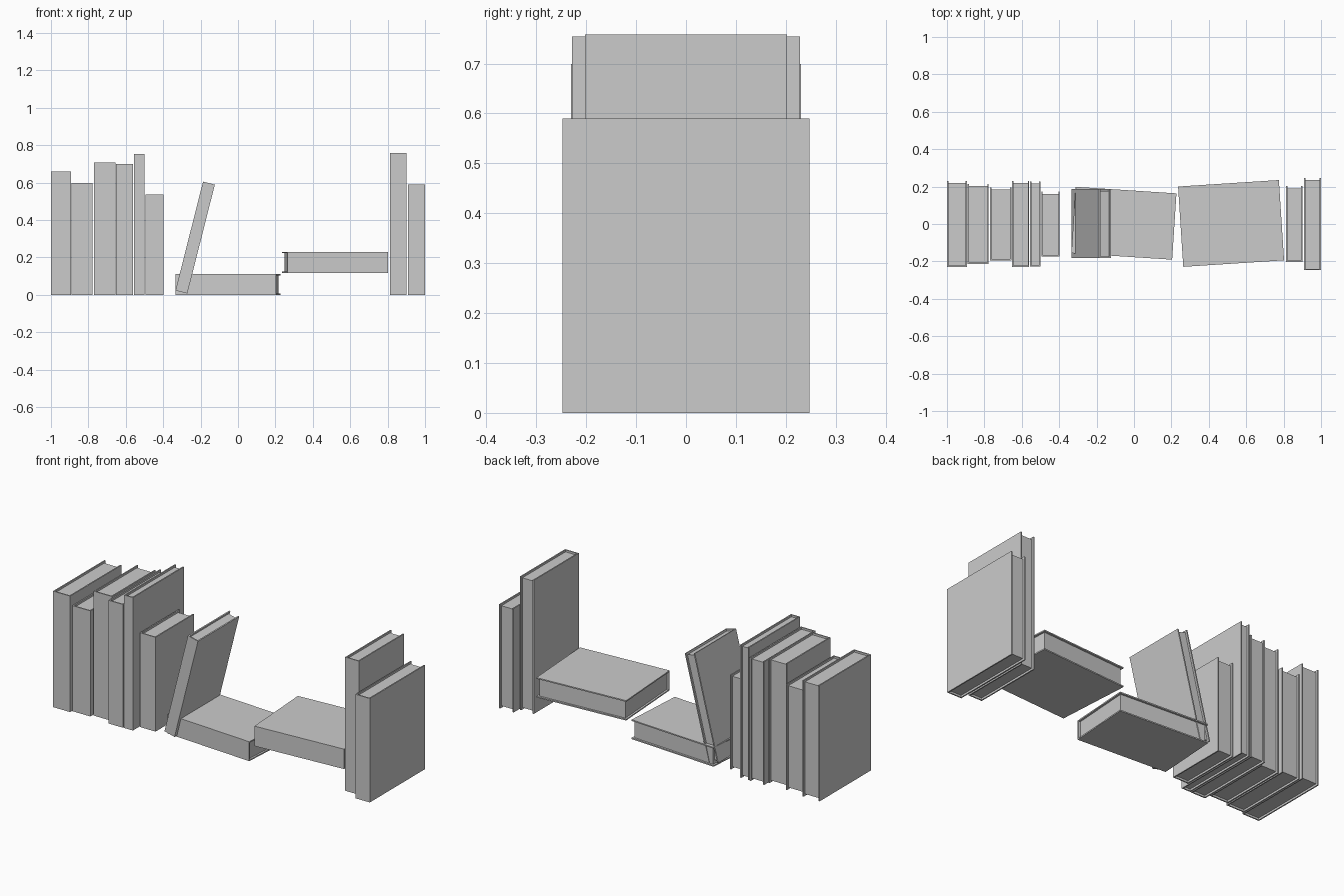
import bpy
from math import radians
from mathutils import Matrix

if "Cube" in bpy.data.objects:
    bpy.data.objects.remove(bpy.data.objects["Cube"])

BOARD = 0.007    # cover thickness
INSET = 0.011    # how far the pages sit back from the cover edges


def box_data(lo, hi, verts, faces):
    n = len(verts)
    verts += [(x, y, z) for x in (lo[0], hi[0]) for y in (lo[1], hi[1]) for z in (lo[2], hi[2])]
    quads = [(0, 1, 3, 2), (4, 6, 7, 5), (0, 4, 5, 1), (2, 3, 7, 6), (0, 2, 6, 4), (1, 5, 7, 3)]
    faces += [tuple(n + i for i in q) for q in quads]


def make_object(name, verts, faces, matrix):
    mesh = bpy.data.meshes.new(name)
    mesh.from_pydata(verts, [], faces)
    mesh.update()
    obj = bpy.data.objects.new(name, mesh)
    bpy.context.collection.objects.link(obj)
    obj.matrix_world = matrix


def book(name, thick, depth, height, matrix):
    """Upright book centred on its origin, spine towards -y."""
    x, y, z = thick / 2, depth / 2, height / 2
    # U-shaped cover: spine and two boards in one extruded profile
    outline = [(-x, y), (-x, -y), (x, -y), (x, y), (x - BOARD, y),
               (x - BOARD, -y + BOARD), (-x + BOARD, -y + BOARD), (-x + BOARD, y)]
    n = len(outline)
    verts = [(px, py, pz) for pz in (-z, z) for px, py in outline]
    faces = [(i, (i + 1) % n, n + (i + 1) % n, n + i) for i in range(n)]
    for a, b, c, d in ((0, 1, 6, 7), (1, 2, 5, 6), (2, 3, 4, 5)):
        faces += [(n + a, n + b, n + c, n + d), (d, c, b, a)]
    make_object(name + "_cover", verts, faces, matrix)
    # page block
    verts, faces = [], []
    box_data((-x + BOARD, -y + BOARD, -z + INSET), (x - BOARD, y - INSET, z - INSET), verts, faces)
    make_object(name + "_pages", verts, faces, matrix)


# upright books: left x, right x, depth, height
upright = [
    (-1.0, -0.893, 0.46, 0.658), (-0.89, -0.777, 0.428, 0.599),
    (-0.77, -0.655, 0.39, 0.706), (-0.652, -0.561, 0.46, 0.699),
    (-0.556, -0.50, 0.457, 0.754), (-0.495, -0.397, 0.345, 0.535),
    (0.814, 0.90, 0.404, 0.758), (0.909, 1.0, 0.494, 0.59),
]
for i, (x0, x1, depth, height) in enumerate(upright, 1):
    book(f"upright_book_{i}", x1 - x0, depth, height,
         Matrix.Translation(((x0 + x1) / 2, 0, height / 2)))

# leaning book
book("leaning_book", 0.065, 0.37, 0.60,
     Matrix.Translation((-0.229, 0.003, 0.306)) @ Matrix.Rotation(radians(14.2), 4, 'Y'))

# books lying flat: centre, turn, thickness, depth, length
flat = [((-0.054, 0.004, 0.055), -3.7, 0.11, 0.355, 0.54),
        ((0.519, 0.003, 0.173), 3.7, 0.113, 0.43, 0.54)]
for i, (centre, turn, thick, depth, length) in enumerate(flat, 1):
    book(f"flat_book_{i}", thick, depth, length,
         Matrix.Translation(centre) @ Matrix.Rotation(radians(turn), 4, 'Z')
         @ Matrix.Rotation(radians(90), 4, 'Y'))
